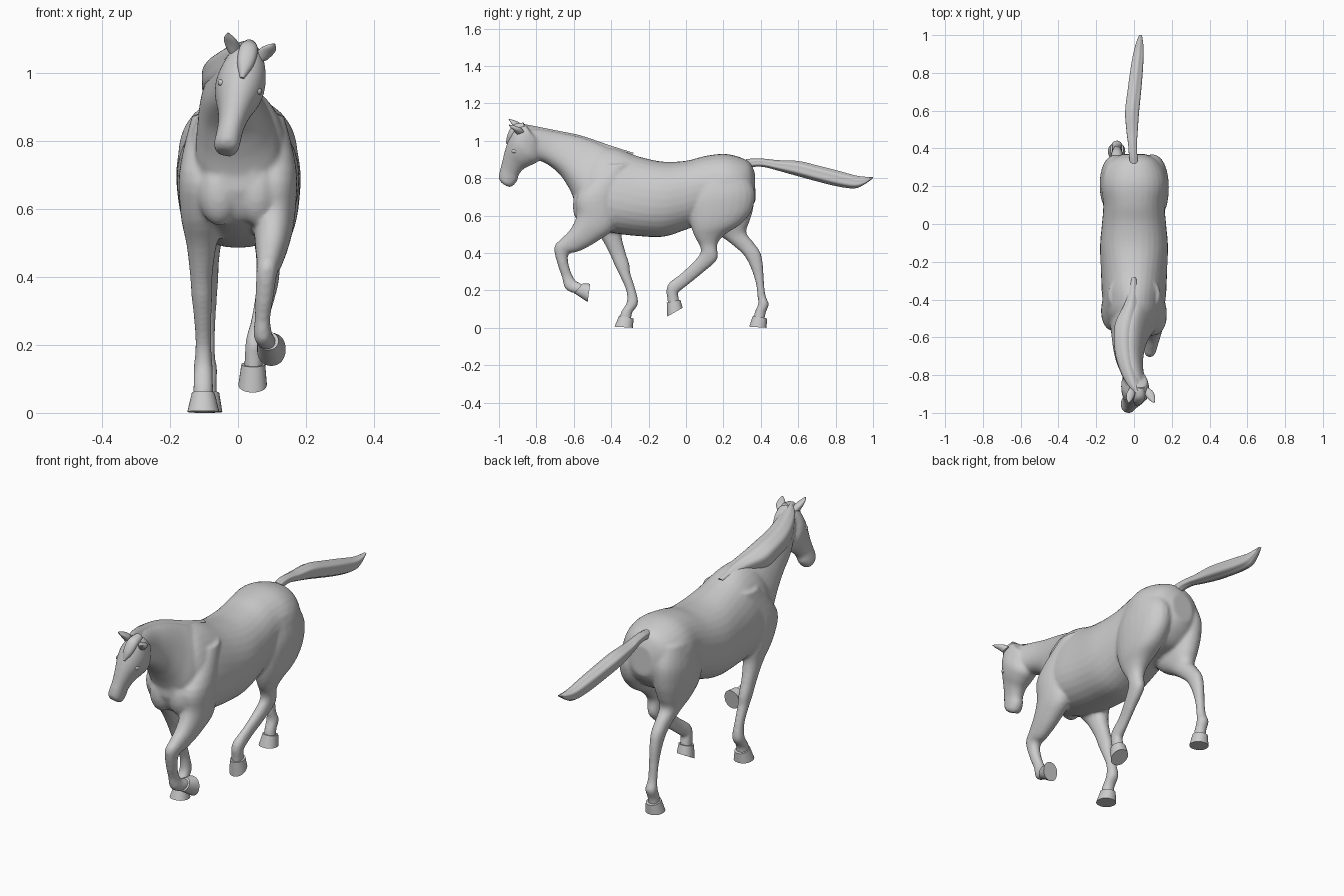
import bpy, bmesh
from math import cos, sin, pi, radians, copysign
from mathutils import Matrix, Vector

HEAD_POSE = (Matrix.Translation((0.025, 0, 1.04)) @ Matrix.Rotation(radians(13), 4, 'Y')
             @ Matrix.Translation((0, 0, -1.04)))


def spline(p0, p1, p2, p3, t):
    return [0.5 * (2 * b + (c - a) * t + (2 * a - 5 * b + 4 * c - d) * t * t
                   + (3 * b - a - 3 * c + d) * t ** 3) for a, b, c, d in zip(p0, p1, p2, p3)]


def loft(bm, rings, pose=None, steps=4, sides=32, power=0.92, locks=0.0):
    """Ring = (front y, z, back y, z, centre x, half width[, top taper])."""
    rings = [tuple(r) + (0.0,) * (7 - len(r)) for r in rings]
    n = len(rings)
    dense = []
    for i in range(n - 1):
        p = [rings[max(0, min(n - 1, k))] for k in (i - 1, i, i + 1, i + 2)]
        dense += [spline(*p, s / steps) for s in range(steps)]
    dense.append(rings[-1])
    loops = []
    for ya, za, yb, zb, x, hw, taper in dense:
        loop = []
        for k in range(sides):
            t = 2 * pi * k / sides
            g = 1 + locks * cos(6 * t)
            c = copysign(abs(cos(t)) ** power, cos(t)) * g
            s = copysign(abs(sin(t)) ** power, sin(t)) * g
            co = Vector((x + hw * s * (1 + taper * c),
                         (ya + yb) / 2 + c * (yb - ya) / 2,
                         (za + zb) / 2 + c * (zb - za) / 2))
            loop.append(bm.verts.new(pose @ co if pose else co))
        loops.append(loop)
    for a, b in zip(loops, loops[1:]):
        for k in range(sides):
            m = (k + 1) % sides
            bm.faces.new((a[k], a[m], b[m], b[k]))
    bm.faces.new(loops[0])
    bm.faces.new(loops[-1])


def finish(name, bm, angle=50):
    bmesh.ops.recalc_face_normals(bm, faces=bm.faces)
    me = bpy.data.meshes.new(name)
    bm.to_mesh(me)
    bm.free()
    ob = bpy.data.objects.new(name, me)
    bpy.context.collection.objects.link(ob)
    bpy.ops.object.select_all(action='DESELECT')
    ob.select_set(True)
    bpy.context.view_layer.objects.active = ob
    bpy.ops.object.shade_smooth_by_angle(angle=radians(angle))
    return ob


def part(name, rings, **kw):
    bm = bmesh.new()
    loft(bm, rings, **kw)
    return finish(name, bm)


# Trunk: top edge to belly edge, front to back
trunk = [(-.605, .76, -.60, .65, 0, .05), (-.56, .85, -.56, .57, 0, .11),
         (-.48, .95, -.48, .53, 0, .148, .15), (-.38, .96, -.38, .505, 0, .165, .2),
         (-.25, .915, -.25, .49, 0, .174, .1), (-.12, .888, -.12, .487, 0, .18),
         (0, .893, 0, .525, 0, .17), (.10, .918, .10, .56, 0, .163),
         (.20, .93, .20, .57, 0, .176), (.28, .915, .28, .58, 0, .163),
         (.34, .885, .34, .63, 0, .12), (.368, .83, .372, .68, 0, .06)]
# Neck: crest to throat
neck = [(-.28, .92, -.48, .60, 0, .12, .25), (-.42, .968, -.575, .65, 0, .12, .3),
        (-.50, 1.0, -.625, .745, -.015, .10, .3), (-.58, 1.025, -.675, .82, -.025, .085, .25),
        (-.68, 1.045, -.735, .87, -.025, .072, .2), (-.77, 1.062, -.785, .895, -.012, .062, .1),
        (-.86, 1.07, -.83, .92, .01, .055)]
# Head: nose line to jaw line, poll to lips
head = [(-.86, 1.09, -.78, .99, 0, .045), (-.915, 1.075, -.775, .93, 0, .062),
        (-.94, 1.03, -.785, .892, 0, .073), (-.958, .98, -.825, .868, 0, .066),
        (-.972, .93, -.868, .845, 0, .050), (-.986, .87, -.895, .81, 0, .039),
        (-.998, .825, -.90, .785, 0, .038), (-1.0, .79, -.92, .757, 0, .037),
        (-.985, .768, -.94, .745, 0, .025)]
# Legs: front edge to rear edge, top to pastern
front_planted = [(-.44, .87, -.30, .88, -.09, .045), (-.565, .71, -.35, .72, -.10, .072),
                 (-.535, .59, -.34, .58, -.105, .064), (-.46, .49, -.345, .495, -.107, .044),
                 (-.41, .40, -.325, .41, -.108, .033), (-.382, .335, -.303, .34, -.106, .030),
                 (-.355, .28, -.297, .29, -.104, .026), (-.320, .20, -.270, .205, -.102, .023),
                 (-.317, .135, -.256, .13, -.102, .028), (-.347, .085, -.288, .08, -.102, .029),
                 (-.355, .045, -.293, .03, -.102, .030)]
front_raised = [(-.44, .87, -.30, .88, .09, .045), (-.58, .71, -.36, .72, .10, .072),
                (-.585, .60, -.38, .545, .105, .062), (-.62, .525, -.47, .465, .10, .050),
                (-.668, .475, -.57, .41, .092, .038), (-.705, .43, -.625, .395, .085, .031),
                (-.687, .34, -.63, .35, .078, .027), (-.663, .27, -.61, .285, .072, .023),
                (-.648, .213, -.59, .252, .073, .027), (-.61, .188, -.572, .242, .08, .027),
                (-.57, .185, -.535, .222, .09, .026)]
hind_planted = [(.10, .83, .33, .84, -.09, .07), (.05, .70, .366, .74, -.095, .086),
                (.06, .60, .36, .64, -.095, .080), (.12, .53, .34, .57, -.095, .064),
                (.20, .48, .322, .51, -.095, .046), (.265, .43, .362, .455, -.092, .036),
                (.312, .385, .398, .402, -.09, .032), (.347, .32, .412, .33, -.09, .027),
                (.373, .24, .417, .24, -.09, .023), (.382, .17, .426, .17, -.09, .023),
                (.386, .13, .443, .125, -.09, .029), (.368, .085, .426, .08, -.09, .027),
                (.36, .045, .42, .035, -.09, .030)]
hind_raised = [(.08, .83, .31, .84, .09, .07), (.02, .70, .366, .74, .095, .088),
               (.015, .60, .357, .64, .098, .082), (.03, .53, .30, .56, .10, .066),
               (.05, .48, .21, .50, .096, .047), (.073, .44, .167, .445, .09, .036),
               (.077, .40, .166, .365, .087, .032), (.035, .347, .088, .293, .075, .027),
               (-.03, .287, .017, .235, .06, .023), (-.09, .24, -.04, .19, .051, .027),
               (-.105, .20, -.042, .178, .048, .027), (-.100, .155, -.038, .155, .046, .027),
               (-.095, .115, -.035, .13, .045, .028)]

# Body: all fleshy parts fused into one smooth skin
bm = bmesh.new()
loft(bm, trunk)
loft(bm, neck)
loft(bm, head, pose=HEAD_POSE)
for leg in (front_planted, front_raised, hind_planted, hind_raised):
    loft(bm, leg, sides=24)
# Chest muscles
for sx in (-1, 1):
    bmesh.ops.create_uvsphere(bm, u_segments=20, v_segments=12, radius=1,
                              matrix=Matrix.Translation((sx * .055, -.545, .65))
                              @ Matrix.Diagonal((.062, .06, .10, 1)))
body = finish("body", bm, 180)
skin = body.modifiers.new("fuse", 'REMESH')
skin.mode = 'VOXEL'
skin.voxel_size = 0.008
skin.use_smooth_shade = True
soft = body.modifiers.new("soften", 'SMOOTH')
soft.factor = 0.5
soft.iterations = 6

# Hooves: coronet ring to sole ring
hooves = {
    "front_hoof_planted": [(-.358, .065, -.280, .05, -.102, .034), (-.382, .006, -.284, .0, -.102, .047)],
    "front_hoof_raised": [(-.598, .185, -.552, .238, .088, .031), (-.526, .138, -.512, .235, .098, .042)],
    "hind_hoof_planted": [(.358, .065, .434, .05, -.09, .035), (.338, .006, .43, .0, -.092, .046)],
    "hind_hoof_raised": [(-.103, .135, -.03, .15, .045, .035), (-.100, .06, -.018, .107, .043, .042)],
}
for name, rings in hooves.items():
    part(name, rings, steps=2, sides=28)

# Tail
part("tail", [(.32, .90, .32, .85, 0, .022), (.37, .905, .37, .862, -.005, .023),
              (.43, .902, .42, .86, -.008, .024), (.49, .895, .48, .845, -.01, .030),
              (.60, .890, .59, .815, -.01, .038), (.71, .864, .70, .785, .002, .037),
              (.82, .836, .81, .758, .014, .034), (.91, .812, .90, .747, .024, .028),
              (.965, .806, .95, .765, .03, .019), (1.0, .806, .998, .798, .034, .008)],
     locks=.05, sides=48)

# Mane lying over one side of the neck
part("mane", [(-.28, .935, -.30, .91, 0, .012), (-.40, .972, -.43, .90, -.012, .034),
              (-.50, 1.006, -.54, .90, -.040, .058), (-.58, 1.031, -.62, .925, -.052, .056),
              (-.68, 1.051, -.71, .945, -.048, .052), (-.77, 1.069, -.785, .965, -.03, .045),
              (-.85, 1.085, -.84, 1.0, -.002, .036), (-.89, 1.092, -.88, 1.05, .02, .022)],
     locks=.03, sides=48)

# Forelock
part("forelock", [(-.87, 1.098, -.85, 1.05, 0, .022), (-.922, 1.086, -.90, 1.04, 0, .028),
                  (-.953, 1.036, -.925, 1.01, 0, .024), (-.963, .985, -.945, .975, 0, .006)],
     pose=HEAD_POSE)

# Ears and eyes in mirrored pairs
for side, sx in (("right", 1), ("left", -1)):
    part(side + "_ear", [(-.905, 1.045, -.865, 1.06, sx * .042, .018),
                         (-.922, 1.068, -.882, 1.08, sx * .052, .023),
                         (-.938, 1.086, -.910, 1.093, sx * .061, .017),
                         (-.948, 1.101, -.944, 1.103, sx * .069, .003)], pose=HEAD_POSE, sides=20)
    bm = bmesh.new()
    bmesh.ops.create_uvsphere(bm, u_segments=20, v_segments=12, radius=1,
                              matrix=HEAD_POSE @ Matrix.Translation((sx * .056, -.915, .955))
                              @ Matrix.Diagonal((.010, .018, .011, 1)))
    finish(side + "_eye", bm)
